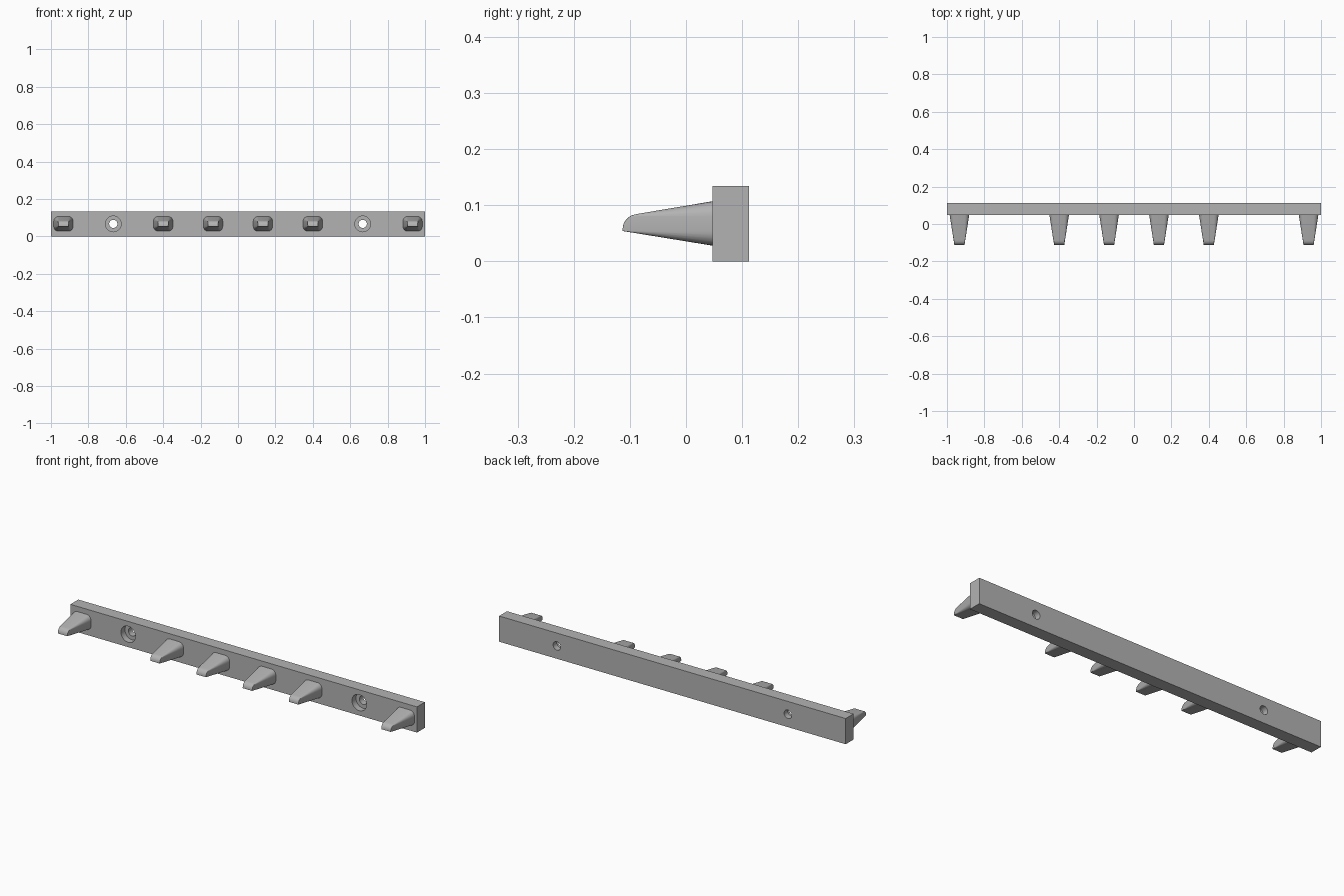
import bpy
import bmesh
import math

cube = bpy.data.objects.get("Cube")
if cube:
    bpy.data.objects.remove(cube, do_unlink=True)

grey = bpy.data.materials.new("matte grey")
grey.use_nodes = True
colour = (0.45, 0.45, 0.45, 1)
grey.diffuse_color = colour
grey.node_tree.nodes["Principled BSDF"].inputs["Base Color"].default_value = colour

BACK, FRONT, HEIGHT, ROUND = 0.112, 0.047, 0.134, 0.033
PITCH = 2 / 7.5


def finish(name, bm):
    bmesh.ops.recalc_face_normals(bm, faces=bm.faces)
    mesh = bpy.data.meshes.new(name)
    bm.to_mesh(mesh)
    bm.free()
    mesh.materials.append(grey)
    obj = bpy.data.objects.new(name, mesh)
    bpy.context.collection.objects.link(obj)
    return obj


def smooth(obj):
    bpy.ops.object.select_all(action="DESELECT")
    obj.select_set(True)
    bpy.context.view_layer.objects.active = obj
    bpy.ops.object.shade_smooth_by_angle(angle=math.radians(30))


def loft(name, rings):
    """Skin a row of equal-length rings and cap both ends."""
    bm = bmesh.new()
    rows = [[bm.verts.new(p) for p in ring] for ring in rings]
    n = len(rows[0])
    for a, b in zip(rows, rows[1:]):
        for i in range(n):
            j = (i + 1) % n
            bm.faces.new((a[i], a[j], b[j], b[i]))
    bm.faces.new(rows[0])
    bm.faces.new(rows[-1])
    return finish(name, bm)


# Rail: box with rounded top front and front end edges
bm = bmesh.new()
bmesh.ops.create_cube(bm, size=1)
for v in bm.verts:
    v.co.x *= 2
    v.co.y = BACK if v.co.y > 0 else FRONT
    v.co.z = HEIGHT if v.co.z > 0 else 0
edges = []
for e in bm.edges:
    a, b = (v.co for v in e.verts)
    on_front = a.y == b.y == FRONT
    if on_front and not a.z == b.z == 0:
        edges.append(e)
bmesh.ops.bevel(bm, geom=edges, offset=ROUND, segments=10, profile=0.5,
                affect="EDGES", clamp_overlap=True)
rail = finish("rail", bm)

# Stepped screw holes cut through the rail
STEP = 0.08
for side in (-1, 1):
    rings = []
    for y, r in ((0, 0.042), (STEP, 0.042), (STEP, 0.022), (0.15, 0.022)):
        rings.append([(side * 2.5 * PITCH + r * math.cos(i * math.tau / 40), y,
                       HEIGHT / 2 + r * math.sin(i * math.tau / 40))
                      for i in range(40)])
    cutter = loft("hole_cutter", rings)
    cutter.hide_render = True
    cut = rail.modifiers.new("screw hole", "BOOLEAN")
    cut.operation = "DIFFERENCE"
    cut.solver = "EXACT"
    cut.object = cutter
    bpy.context.view_layer.objects.active = rail
    bpy.ops.object.modifier_apply(modifier=cut.name)
    bpy.data.objects.remove(cutter, do_unlink=True)
smooth(rail)

# Pegs: rounded base tapering to a square tip with a rounded nose
BASE, TIP, NOSE = 0.053, -0.113, 0.027


def peg_section(x, y):
    t = (BASE - y) / (BASE - TIP)
    half = 0.053 - 0.026 * t
    low = 0.027 + 0.027 * t
    top = 0.108 - 0.028 * t
    past = TIP + NOSE - y
    if past > 0:
        top = min(top, 0.057 + math.sqrt(max(0, NOSE ** 2 - past ** 2)))
    r = max(0.0006, 0.027 * (1 - t))
    r = min(r, (top - low) * 0.45)
    ring = []
    for k, (sx, sz) in enumerate(((1, 1), (-1, 1), (-1, -1), (1, -1))):
        cx = x + sx * (half - r)
        cz = (top - r) if sz > 0 else (low + r)
        for i in range(7):
            a = (k + i / 6) * math.pi / 2
            ring.append((cx + r * math.cos(a), y, cz + r * math.sin(a)))
    return ring


nose_steps = [TIP + NOSE * (1 - math.sin(i * math.pi / 16)) for i in range(9)]
for number, slot in enumerate((-3.5, -1.5, -0.5, 0.5, 1.5, 3.5), 1):
    rings = [peg_section(slot * PITCH, y) for y in [0.068] + nose_steps]
    smooth(loft(f"peg_{number}", rings))
